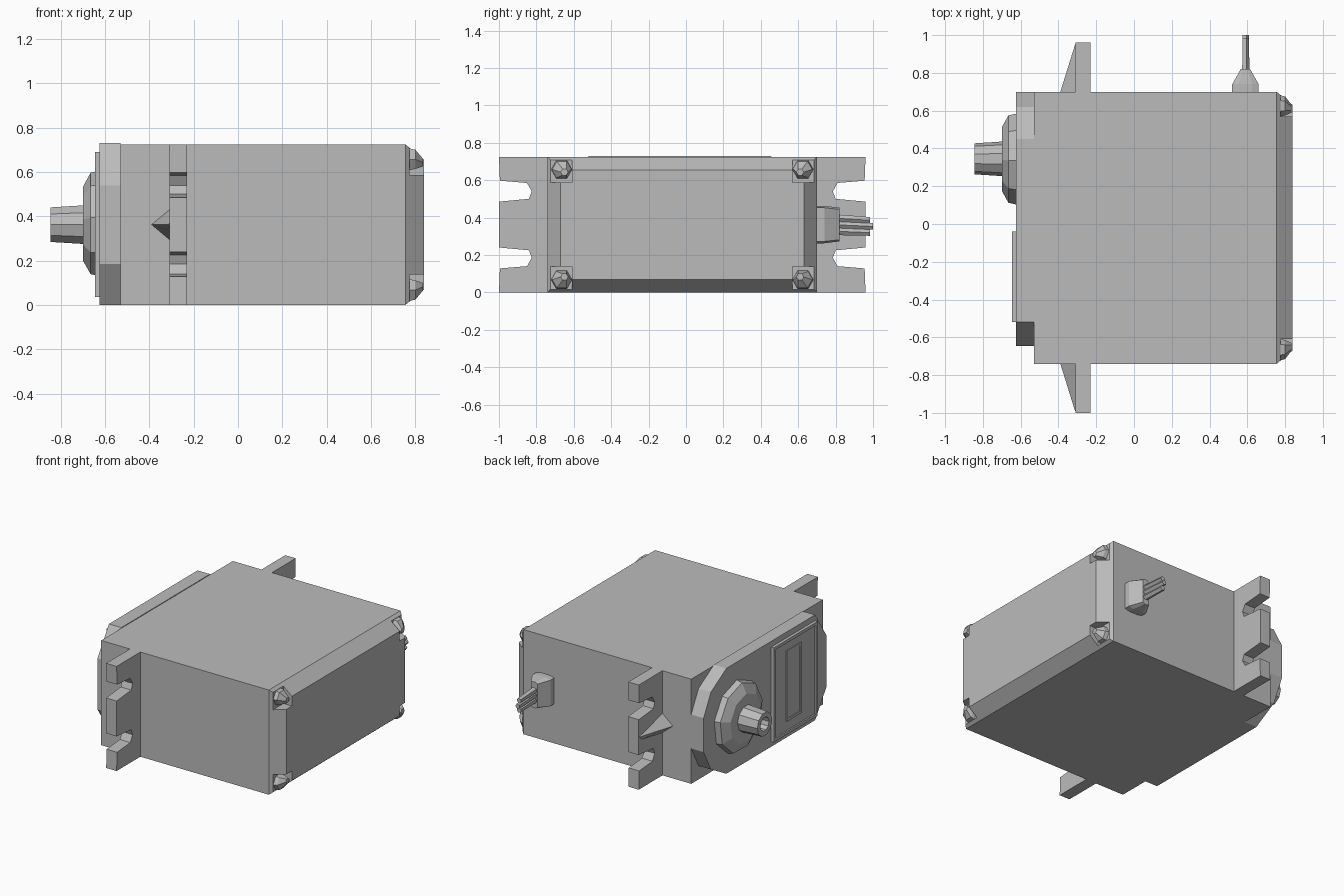
import bpy, bmesh, math
from mathutils import Vector

cube = bpy.data.objects.get("Cube")
if cube:
    bpy.data.objects.remove(cube, do_unlink=True)

grey = bpy.data.materials.new("plain grey")
grey.use_nodes = True
grey.diffuse_color = (0.5, 0.5, 0.5, 1)
grey.node_tree.nodes["Principled BSDF"].inputs["Base Color"].default_value = (0.5, 0.5, 0.5, 1)

MID = 0.3625   # mid height
TOP = 0.725


def finish(name, bm):
    bmesh.ops.recalc_face_normals(bm, faces=bm.faces)
    mesh = bpy.data.meshes.new(name)
    bm.to_mesh(mesh)
    bm.free()
    mesh.materials.append(grey)
    obj = bpy.data.objects.new(name, mesh)
    bpy.context.collection.objects.link(obj)
    return obj


def loft(name, rings, recess=None):
    """Join rings of points; recess = (rim width, depth) sinks the last cap."""
    bm = bmesh.new()
    loops = [[bm.verts.new(p) for p in ring] for ring in rings]
    n = len(loops[0])
    for a, b in zip(loops, loops[1:]):
        for i in range(n):
            j = (i + 1) % n
            bm.faces.new((a[i], a[j], b[j], b[i]))
    bm.faces.new(loops[0])
    end = bm.faces.new(loops[-1])
    bmesh.ops.recalc_face_normals(bm, faces=bm.faces)
    if recess:
        bmesh.ops.inset_region(bm, faces=[end], thickness=recess[0])
        shift = end.normal * -recess[1]
        hole = bmesh.ops.extrude_face_region(bm, geom=[end])["geom"]
        bmesh.ops.translate(bm, vec=shift, verts=[v for v in hole if isinstance(v, bmesh.types.BMVert)])
        bmesh.ops.delete(bm, geom=[end], context='FACES_ONLY')
    return finish(name, bm)


def rect(x, y0, y1, z0, z1):
    return [(x, y0, z0), (x, y1, z0), (x, y1, z1), (x, y0, z1)]


def disc(x, y, z, r, n, turn=0.0):
    return [(x, y + r * math.cos(math.tau * (i + turn) / n),
             z + r * math.sin(math.tau * (i + turn) / n)) for i in range(n)]


def prism(name, outline, x0, x1):
    return loft(name, [[(x, y, z) for y, z in outline] for x in (x0, x1)])


# Main case
loft("case", [rect(-0.53, -0.74, 0.70, 0, TOP), rect(0.755, -0.74, 0.70, 0, TOP)])

# Rear cover with sloping edges and four corner pockets
cover = loft("rear_cover", [rect(0.755, -0.74, 0.70, 0, TOP),
                            rect(0.84, -0.67, 0.63, 0.07, 0.655)])
for sy, y_in, y_out, y_screw in ((-1, -0.61, -0.8, -0.665), (1, 0.57, 0.76, 0.625)):
    for sz in (-1, 1):
        z_in, z_out = MID + sz * 0.225, MID + sz * 0.42
        ys, zs = sorted((y_in, y_out)), sorted((z_in, z_out))
        cutter = loft("pocket_cutter", [rect(0.775, *ys, *zs), rect(0.9, *ys, *zs)])
        cutter.hide_render = True
        cutter.hide_viewport = True
        cutter.display_type = 'WIRE'
        cut = cover.modifiers.new("pocket", 'BOOLEAN')
        cut.operation = 'DIFFERENCE'
        cut.solver = 'EXACT'
        cut.object = cutter
        # Screw head leaning against the cover
        z = MID + sz * 0.295
        loft("corner_screw", [disc(0.76, y_screw, z, 0.06, 6),
                              disc(0.80, y_screw, z, 0.05, 6),
                              disc(0.835, y_screw - sy * 0.015, z - sz * 0.015, 0.02, 6)])

# Mounting ears, each with two open slots, and a tapering rib
lower = [(0.26, 0), (0.255, 0.128), (0.11, 0.14), (0.085, 0.185), (0.10, 0.225), (0.26, 0.24)]
half = [(-0.02, 0)] + lower
ear = half + [(t, TOP - z) for t, z in reversed(half)]
for side, face in ((-1, -0.74), (1, 0.70)):
    name = "front" if side < 0 else "back"
    prism(name + "_ear", [(face + side * t, z) for t, z in ear], -0.31, -0.23)
    tip = face + side * 0.25
    loft(name + "_ear_rib", [
        [(-0.30, face, MID - 0.075), (-0.30, face, MID + 0.075), (-0.39, face, MID)],
        [(-0.30, tip, MID - 0.03), (-0.30, tip, MID + 0.03), (-0.312, tip, MID)]])

# Gear cover: rounded at the shaft end, tapered at the other
upper = [(0.70, 0.48), (0.62, 0.63), (0.45, 0.73), (-0.52, 0.73), (-0.645, 0.54)]
outline = upper + [(y, TOP - z) for y, z in reversed(upper)]
outline = [(y, max(z, 0)) for y, z in outline]
prism("gear_cover", outline, -0.53, -0.625)

# Raised label panel: frame, sunk field and a plain inner plate
loft("label_frame", [rect(-0.62, -0.52, -0.04, 0.035, 0.69),
                     rect(-0.645, -0.52, -0.04, 0.035, 0.69)], recess=(0.03, 0.01))
loft("label_plate", [rect(-0.633, -0.35, -0.19, 0.12, 0.61),
                     rect(-0.640, -0.35, -0.19, 0.12, 0.61)], recess=(0.025, 0.004))

# Shaft boss and hollow output shaft
SHAFT_Y = 0.345
loft("shaft_boss", [disc(-0.62, SHAFT_Y, MID, 0.245, 9, 0.3),
                    disc(-0.665, SHAFT_Y, MID, 0.235, 9, 0.3),
                    disc(-0.70, SHAFT_Y, MID, 0.17, 9, 0.3)])
loft("output_shaft", [disc(-0.69, SHAFT_Y, MID, 0.092, 10),
                      disc(-0.845, SHAFT_Y, MID, 0.082, 10)], recess=(0.035, 0.08))


# Cable grommet tapering away from the back wall
def grommet_ring(y, hw, hz):
    return [(0.59 + sx * hw, y, MID + sz * hz)
            for sx, sz in ((-1, -0.9), (-0.5, -1), (0.5, -1), (1, -0.9),
                           (1, 0.9), (0.5, 1), (-0.5, 1), (-1, 0.9))]


loft("cable_grommet", [grommet_ring(0.69, 0.07, 0.10), grommet_ring(0.74, 0.07, 0.10),
                       grommet_ring(0.82, 0.025, 0.09)])

# Three wire stubs fanning slightly in height
for k, wire in enumerate(("lower", "middle", "upper")):
    z0, z1 = MID + (k - 1) * 0.035, MID - 0.01 + (k - 1) * 0.033
    rings = []
    for y, z, r in ((0.78, z0, 0.022), (1.0 if k == 1 else 0.985, z1, 0.018)):
        rings.append([(0.59 + r * math.cos(a), y, z + r * math.sin(a))
                      for a in (math.tau * i / 5 for i in range(5))])
    loft(wire + "_wire", rings)
